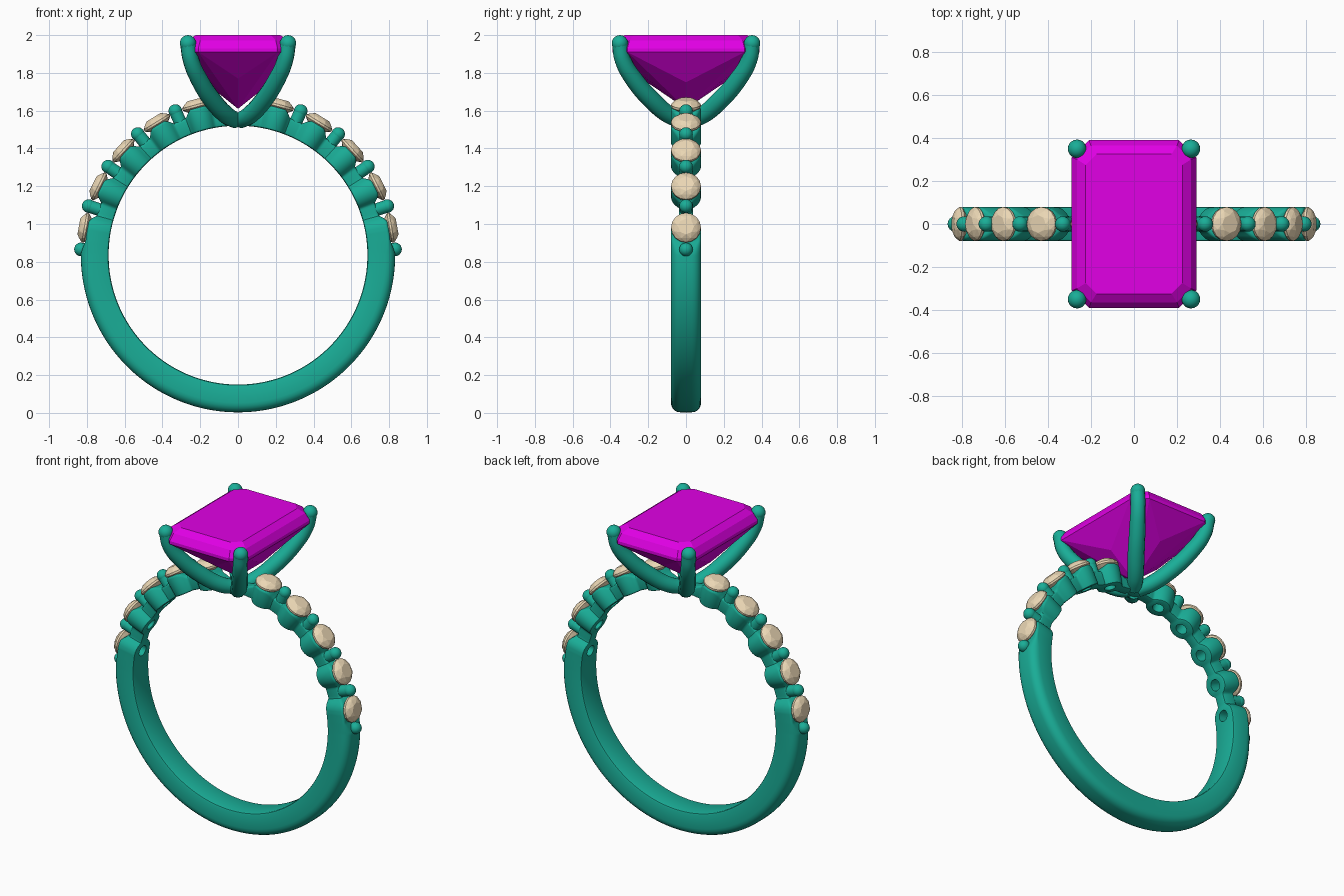
import bpy, bmesh
from math import sin, cos, pi, radians, sqrt
from mathutils import Matrix, Vector

if "Cube" in bpy.data.objects:
    bpy.data.objects.remove(bpy.data.objects["Cube"])

CZ = 0.835                                   # ring centre height
STONES = [10.2 + 16.1 * i for i in range(5)] # elevation of each small stone
BEADS = [2.1 + 16.1 * i for i in range(6)]

def material(name, rgb):
    m = bpy.data.materials.new(name)
    m.diffuse_color = (*rgb, 1)
    m.use_nodes = True
    m.node_tree.nodes["Principled BSDF"].inputs["Base Color"].default_value = m.diffuse_color
    return m

METAL = material("teal_metal", (0.01, 0.42, 0.31))
MAGENTA = material("magenta_gem", (0.75, 0.0, 0.78))
CREAM = material("cream_gem", (0.83, 0.68, 0.46))

def finish(bm, name, mat, smooth=None):
    bmesh.ops.recalc_face_normals(bm, faces=bm.faces[:])
    me = bpy.data.meshes.new(name)
    bm.to_mesh(me)
    bm.free()
    ob = bpy.data.objects.new(name, me)
    bpy.context.collection.objects.link(ob)
    me.materials.append(mat)
    if smooth:
        shade(ob, smooth)
    return ob

def shade(ob, angle):
    bpy.ops.object.select_all(action='DESELECT')
    ob.select_set(True)
    bpy.context.view_layer.objects.active = ob
    bpy.ops.object.shade_smooth_by_angle(angle=radians(angle))

def radial(elev, side):
    """Frame on the ring centre whose local z points outwards."""
    return Matrix.Translation((0, 0, CZ)) @ Matrix.Rotation(side * radians(90 - elev), 4, 'Y')

def hull(name, pts, mat, matrix=Matrix()):
    bm = bmesh.new()
    for p in pts:
        bm.verts.new(matrix @ Vector(p))
    res = bmesh.ops.convex_hull(bm, input=bm.verts[:])
    junk = [v for v in set(res["geom_interior"] + res["geom_unused"]) if isinstance(v, bmesh.types.BMVert)]
    bmesh.ops.delete(bm, geom=junk, context='VERTS')
    bmesh.ops.dissolve_limit(bm, angle_limit=radians(0.5), verts=bm.verts[:], edges=bm.edges[:])
    return finish(bm, name, mat)

# Band: swept section, plain below and scalloped around the stones above
def section(elev):
    u = min(abs(elev - s) for s in STONES) * pi / 180 * 0.77
    cup = sqrt(max(0.0, 0.079 ** 2 - u * u))
    k = 0.012                                # soft blend between cup and neck
    h = max(k - abs(cup - 0.036), 0) / k
    w = max(cup, 0.036) + h * h * k / 4
    t = min(1, max(0, (w - 0.036) / 0.035))
    outer, rnd = 0.775 + 0.035 * t, 0.014
    if elev < STONES[0]:
        w = 0.08
        f = min(1, max(0, (5.5 - elev) / 5))
        outer, rnd = 0.81 + 0.022 * f, 0.014 + 0.036 * f
    if elev > 80:
        outer -= 0.03 * min(1, (elev - 80) / 4)
    inner, q = 0.685, 0.012
    half = [(w - q, inner)]
    half += [(w - q + q * sin(a), inner + q - q * cos(a)) for a in (pi / 4, pi / 2)]
    half += [(w - rnd + rnd * cos(i * pi / 10), outer - rnd + rnd * sin(i * pi / 10)) for i in range(6)]
    return half + [(-y, r) for y, r in reversed(half)]

bm = bmesh.new()
rings = []
N = 600
for i in range(N):
    th = -90 + 360 * i / N
    elev = th if th <= 90 else 180 - th
    a = radians(th)
    rings.append([bm.verts.new((r * cos(a), y, CZ + r * sin(a))) for y, r in section(elev)])
for i in range(N):
    A, B = rings[i], rings[(i + 1) % N]
    for j in range(len(A)):
        k = (j + 1) % len(A)
        bm.faces.new((A[j], A[k], B[k], B[j]))
band = finish(bm, "band", METAL)

# Holes drilled behind each small stone
bm = bmesh.new()
for side in (-1, 1):
    for e in STONES:
        bmesh.ops.create_cone(bm, cap_ends=True, segments=24, radius1=0.034, radius2=0.034, depth=0.3,
                              matrix=radial(e, side) @ Matrix.Translation((0, 0, 0.75)))
cutter = finish(bm, "hole_cutter", METAL)
mod = band.modifiers.new("holes", 'BOOLEAN')
mod.operation, mod.solver, mod.object = 'DIFFERENCE', 'EXACT', cutter
bpy.context.view_layer.objects.active = band
bpy.ops.object.modifier_apply(modifier=mod.name)
bpy.data.objects.remove(cutter)
shade(band, 35)

# Bead pins between the small stones
bm = bmesh.new()
for side in (-1, 1):
    for e in BEADS[:5]:
        m = radial(e, side)
        bmesh.ops.create_uvsphere(bm, u_segments=20, v_segments=12, radius=0.036,
                                  matrix=m @ Matrix.Translation((0, 0, 0.832)))
        bmesh.ops.create_cone(bm, cap_ends=True, segments=20, radius1=0.034, radius2=0.034, depth=0.112,
                              matrix=m @ Matrix.Translation((0, 0, 0.776)))
finish(bm, "bead_pins", METAL, 40)

# Small round brilliants
def circle(n, r, z, off=0.0):
    return [(r * cos(2 * pi * (i + off) / n), r * sin(2 * pi * (i + off) / n), z) for i in range(n)]

pts = (circle(8, 0.042, 0.856) + circle(8, 0.065, 0.844, 0.5) + circle(16, 0.079, 0.827)
       + circle(16, 0.079, 0.815) + [(0, 0, 0.755)])
for side, label in ((-1, "left"), (1, "right")):
    for i, e in enumerate(STONES):
        hull(f"small_stone_{label}_{i + 1}", pts, CREAM, radial(e, side))

# Main gem: cut-corner rectangle with a pointed underside
def octagon(x, y, c, z):
    return [(sx * px, sy * py, z) for sx in (-1, 1) for sy in (-1, 1) for px, py in ((x, y - c), (x - c, y))]

gem = (octagon(0.225, 0.325, 0.05, 2.0) + octagon(0.265, 0.365, 0.065, 1.972)
       + octagon(0.29, 0.39, 0.08, 1.93) + octagon(0.29, 0.39, 0.08, 1.91))
gem += [(0, 0.235, 1.77), (0, -0.235, 1.77), (0.175, 0, 1.75), (-0.175, 0, 1.75), (0, 0, 1.61)]
hull("main_gem", gem, MAGENTA)

# Four curved prongs rising from the top of the band
PATH = [(0.012, 0.016, 1.548, 1.0), (0.06, 0.085, 1.575, 1.1), (0.135, 0.18, 1.655, 1.15),
        (0.205, 0.275, 1.765, 1.1), (0.25, 0.335, 1.87, 1.0), (0.265, 0.35, 1.957, 0.97)]
cu = bpy.data.curves.new("prongs", 'CURVE')
cu.dimensions, cu.bevel_depth, cu.bevel_resolution, cu.use_fill_caps = '3D', 0.043, 4, True
for sx in (-1, 1):
    for sy in (-1, 1):
        sp = cu.splines.new('BEZIER')
        sp.resolution_u = 6
        sp.bezier_points.add(len(PATH) - 1)
        for bp, (x, y, z, r) in zip(sp.bezier_points, PATH):
            bp.co, bp.radius = (sx * x, sy * y, z), r
            bp.handle_left_type = bp.handle_right_type = 'AUTO'
prongs = bpy.data.objects.new("prongs", cu)
bpy.context.collection.objects.link(prongs)
cu.materials.append(METAL)
bpy.ops.object.select_all(action='DESELECT')
prongs.select_set(True)
bpy.context.view_layer.objects.active = prongs
bpy.ops.object.convert(target='MESH')
shade(bpy.context.view_layer.objects.active, 40)

# Rounded prong tips
bm = bmesh.new()
for sx in (-1, 1):
    for sy in (-1, 1):
        bmesh.ops.create_uvsphere(bm, u_segments=20, v_segments=12, radius=0.043,
                                  matrix=Matrix.Translation((sx * 0.265, sy * 0.35, 1.957)))
finish(bm, "prong_tips", METAL, 40)
